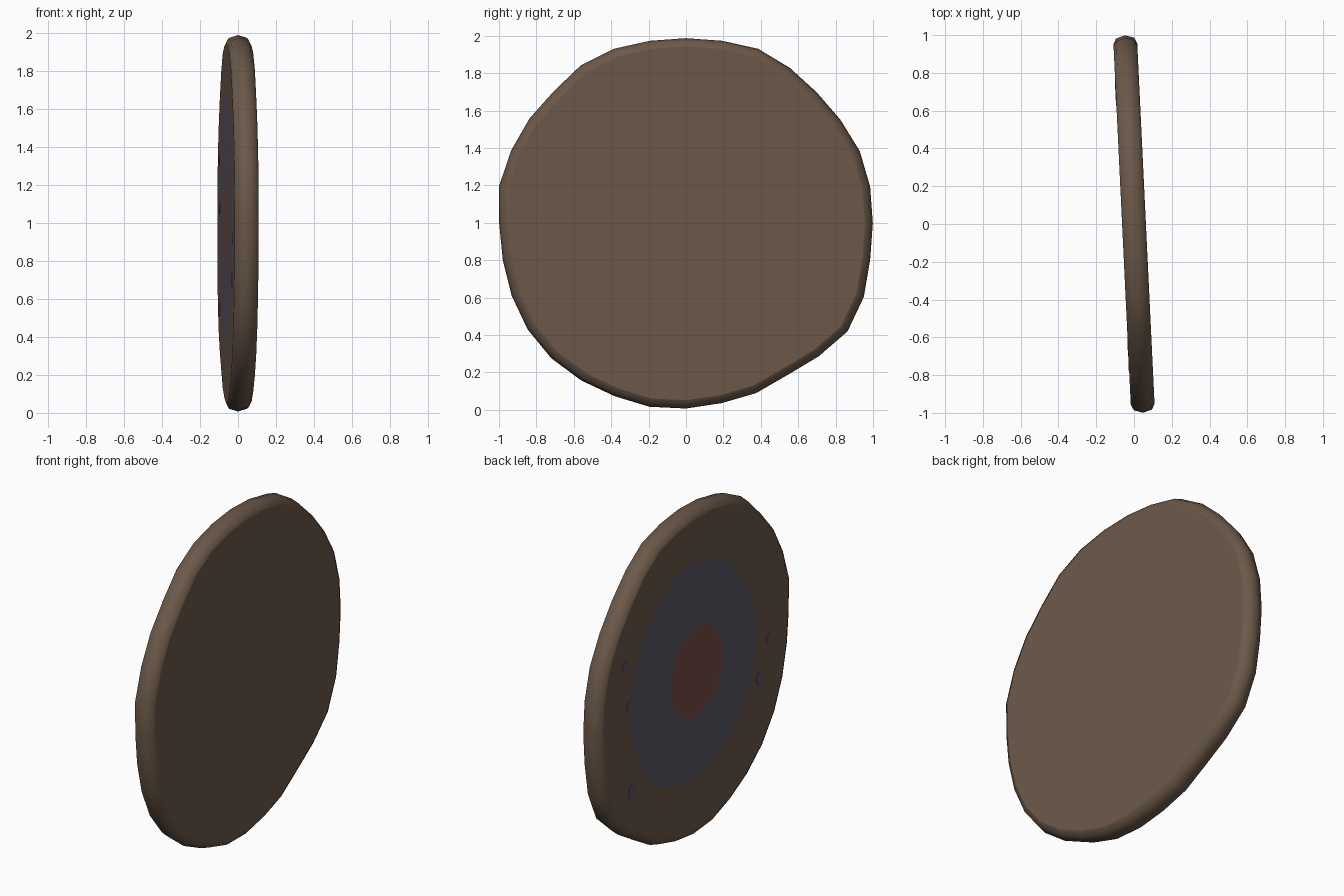
import bpy, bmesh, random
from math import sin, cos, pi

random.seed(4)

if "Cube" in bpy.data.objects:
    bpy.data.objects.remove(bpy.data.objects["Cube"], do_unlink=True)

CENTRE = (0, 0, 0.997)
TILT = 0.048
HALF = 0.063          # half thickness
SIDES = 32


def material(name, rgb):
    mat = bpy.data.materials.new(name)
    mat.use_nodes = True
    mat.diffuse_color = (*rgb, 1)
    mat.node_tree.nodes["Principled BSDF"].inputs["Base Color"].default_value = (*rgb, 1)
    return mat


wood = material("brown_wood", (0.150, 0.100, 0.066))
blue = material("faded_blue", (0.110, 0.097, 0.138))
red = material("dull_red", (0.180, 0.078, 0.061))


def finish(name, bm, mats):
    bmesh.ops.recalc_face_normals(bm, faces=bm.faces[:])
    mesh = bpy.data.meshes.new(name)
    bm.to_mesh(mesh)
    bm.free()
    for mat in mats:
        mesh.materials.append(mat)
    obj = bpy.data.objects.new(name, mesh)
    obj.location = CENTRE
    obj.rotation_euler.z = TILT
    bpy.context.collection.objects.link(obj)
    return obj


# Hand-hewn outline: radius in percent at each corner, from the back edge upwards
hewn = [100, 100.5, 100.7, 99.5, 99, 100, 101, 99.5,
        99, 99.5, 101, 101.5, 100, 100.8, 101.4, 102,
        100, 100, 101, 102, 102, 101, 100, 100,
        99, 98, 98.2, 97.6, 100.5, 104, 103, 100.5]
outline = [p / 100 for p in hewn]


def ring(bm, x, radii, cy=0, cz=0):
    verts = []
    for i, r in enumerate(radii):
        a = 2 * pi * i / len(radii)
        verts.append(bm.verts.new((x, cy + r * cos(a), cz + r * sin(a))))
    return verts


def scaled(factor):
    return [r * factor for r in outline]


# Shield body: rings from the painted face, over the rounded rim, to the plain face
ragged = [0.65 + random.uniform(-0.015, 0.02) for _ in range(SIDES)]
bm = bmesh.new()
rings = [
    ring(bm, -HALF, [0.27] * SIDES, -0.01, 0.01),
    ring(bm, -HALF, ragged, 0.03, 0.02),
    ring(bm, -HALF, scaled(0.955)),
    ring(bm, -0.048, scaled(0.985)),
    ring(bm, 0, scaled(1)),
    ring(bm, 0.048, scaled(0.985)),
    ring(bm, HALF, scaled(0.955)),
]
bm.faces.new(rings[0]).material_index = 2
for k, (a, b) in enumerate(zip(rings, rings[1:])):
    for i in range(SIDES):
        j = (i + 1) % SIDES
        face = bm.faces.new((a[i], a[j], b[j], b[i]))
        face.material_index = 1 if k == 0 else 0
        face.smooth = k >= 2          # only the rim is rounded
bm.faces.new(rings[-1])
finish("round_shield", bm, [wood, blue, red])

# Flecks of blue paint around the ragged edge
bm = bmesh.new()
for cy, cz, size in [(-0.76, -0.08, 0.03), (0.73, 0.33, 0.03), (0.66, -0.45, 0.045),
                     (-0.66, -0.29, 0.05), (0.68, 0.08, 0.04)]:
    radii = [size * random.uniform(0.6, 1.2) for _ in range(6)]
    base = ring(bm, -HALF + 0.001, radii, cy, cz)
    top = ring(bm, -HALF - 0.002, radii, cy, cz)
    bm.faces.new(base)
    bm.faces.new(top)
    for i in range(6):
        j = (i + 1) % 6
        bm.faces.new((base[i], base[j], top[j], top[i]))
finish("paint_flecks", bm, [blue])
